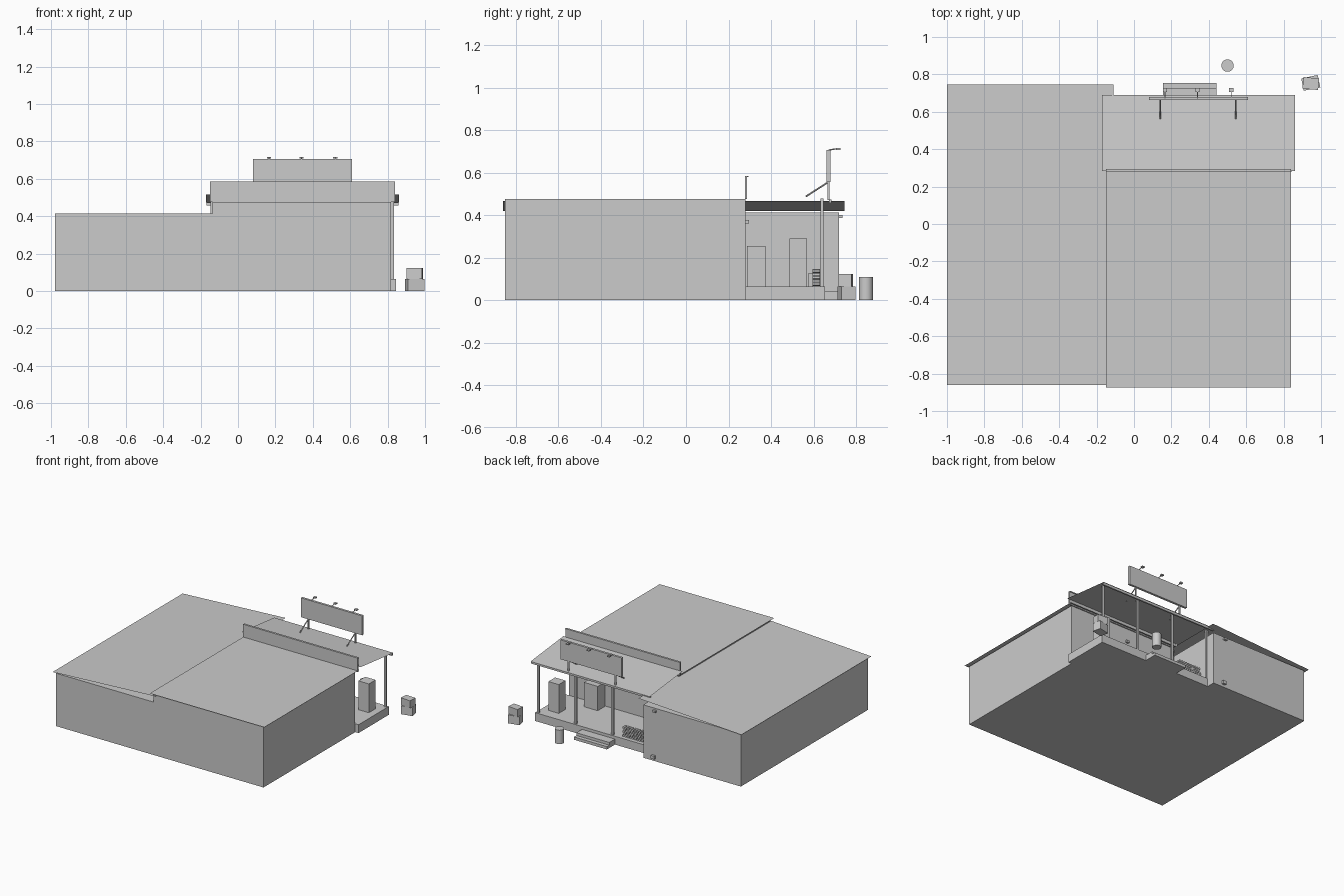
import bpy
import math
from mathutils import Vector


def finish(name, verts, faces):
    mesh = bpy.data.meshes.new(name)
    mesh.from_pydata(verts, [], faces)
    mesh.update()
    ob = bpy.data.objects.new(name, mesh)
    bpy.context.collection.objects.link(ob)
    return ob


def box(name, x0, x1, y0, y1, z0, z1, turn=0):
    """Box from its limits, optionally turned about its own vertical axis."""
    hx, hy, hz = (x1 - x0) / 2, (y1 - y0) / 2, (z1 - z0) / 2
    v = [(sx * hx, sy * hy, sz * hz) for sz in (-1, 1)
         for sx, sy in ((-1, -1), (1, -1), (1, 1), (-1, 1))]
    f = [(3, 2, 1, 0), (4, 5, 6, 7)]
    f += [(i, (i + 1) % 4, (i + 1) % 4 + 4, i + 4) for i in range(4)]
    ob = finish(name, v, f)
    ob.location = ((x0 + x1) / 2, (y0 + y1) / 2, (z0 + z1) / 2)
    ob.rotation_euler.z = math.radians(turn)
    return ob


def rod(name, a, b, r, sides=8):
    """Cylinder between two points."""
    a, b = Vector(a), Vector(b)
    bpy.ops.mesh.primitive_cylinder_add(vertices=sides, radius=r, depth=(b - a).length,
                                        location=(a + b) / 2)
    ob = bpy.context.object
    ob.name = name
    ob.rotation_euler = (b - a).to_track_quat('Z', 'Y').to_euler()
    return ob


def sheet(name, x0, x1, y0, y1, height):
    """Thin roof sheet whose height is a function of x and y."""
    v = [(x, y, height(x, y)) for x, y in ((x0, y0), (x1, y0), (x1, y1), (x0, y1))]
    return finish(name, v, [(0, 1, 2, 3)])


# building bodies
box("side_wing", -0.978, -0.135, -0.852, 0.72, 0, 0.413)
box("main_hall", -0.135, 0.817, -0.852, 0.28, 0, 0.476)

# roofs: sheets without thickness, the wing and porch ones sloping
sheet("wing_roof", -1.0, -0.11, -0.86, 0.745, lambda x, y: 0.419 + (x + 1) * 0.053)
sheet("main_roof", -0.15, 0.84, -0.875, 0.30, lambda x, y: 0.485)
sheet("porch_roof", -0.17, 0.86, 0.284, 0.69, lambda x, y: 0.517 - (y - 0.284) * 0.106)
box("parapet", -0.15, 0.84, 0.278, 0.288, 0.476, 0.58)
box("parapet_cap", -0.15, 0.84, 0.277, 0.293, 0.578, 0.585)

# porch deck, beam, posts and steps
box("porch_deck", -0.135, 0.845, 0.28, 0.655, 0, 0.065)
box("porch_beam", -0.168, 0.858, 0.673, 0.685, 0.456, 0.474)
for i in range(4):
    x = -0.137 + i * 0.321
    box("porch_post", x - 0.009, x + 0.009, 0.633, 0.648, 0.065, 0.477)
box("upper_step", 0.155, 0.44, 0.655, 0.725, 0, 0.043)
box("lower_step", 0.155, 0.44, 0.725, 0.755, 0, 0.022)

# cabinets standing on the porch
box("tall_cabinet", 0.70, 0.79, 0.487, 0.57, 0.065, 0.29)
box("wall_cabinet", 0.50, 0.62, 0.288, 0.375, 0.065, 0.255)
box("small_bin", -0.12, -0.07, 0.573, 0.597, 0.065, 0.125)

# log pile in staggered rows
for row in range(5):
    for col in range(10 - row % 2):
        x = -0.08 + 0.02 * col + 0.01 * (row % 2)
        z = 0.075 + row * 0.0155
        rod("log", (x, 0.596, z), (x, 0.63, z), 0.0095, 6)

# blank sign board with stands, struts and lamps
box("sign_board", 0.08, 0.61, 0.662, 0.68, 0.555, 0.706)
for x in (0.14, 0.545):
    box("sign_stand", x - 0.005, x + 0.005, 0.665, 0.674, 0.47, 0.56)
    rod("sign_strut", (x, 0.563, 0.487), (x, 0.666, 0.553), 0.004)
for x in (0.165, 0.34, 0.52):
    rod("sign_lamp_arm", (x, 0.67, 0.706), (x, 0.71, 0.712), 0.003, 6)
    box("sign_lamp", x - 0.011, x + 0.011, 0.706, 0.726, 0.707, 0.716)

# wall lamps and ground fitting
box("wing_lamp", -0.25, -0.225, 0.72, 0.737, 0.386, 0.4)
box("hall_lamp", 0.29, 0.315, 0.28, 0.296, 0.36, 0.376)
box("wall_fitting", -0.24, -0.212, 0.72, 0.738, 0.02, 0.045)

# barrel and stacked crates in the yard
barrel = rod("barrel", (0.5, 0.847, 0), (0.5, 0.847, 0.108), 0.033, 20)
bpy.ops.object.shade_smooth_by_angle()
box("lower_crate", 0.90, 0.99, 0.721, 0.788, 0, 0.065, 12)
box("upper_crate", 0.903, 0.987, 0.72, 0.782, 0.065, 0.122, -5)
